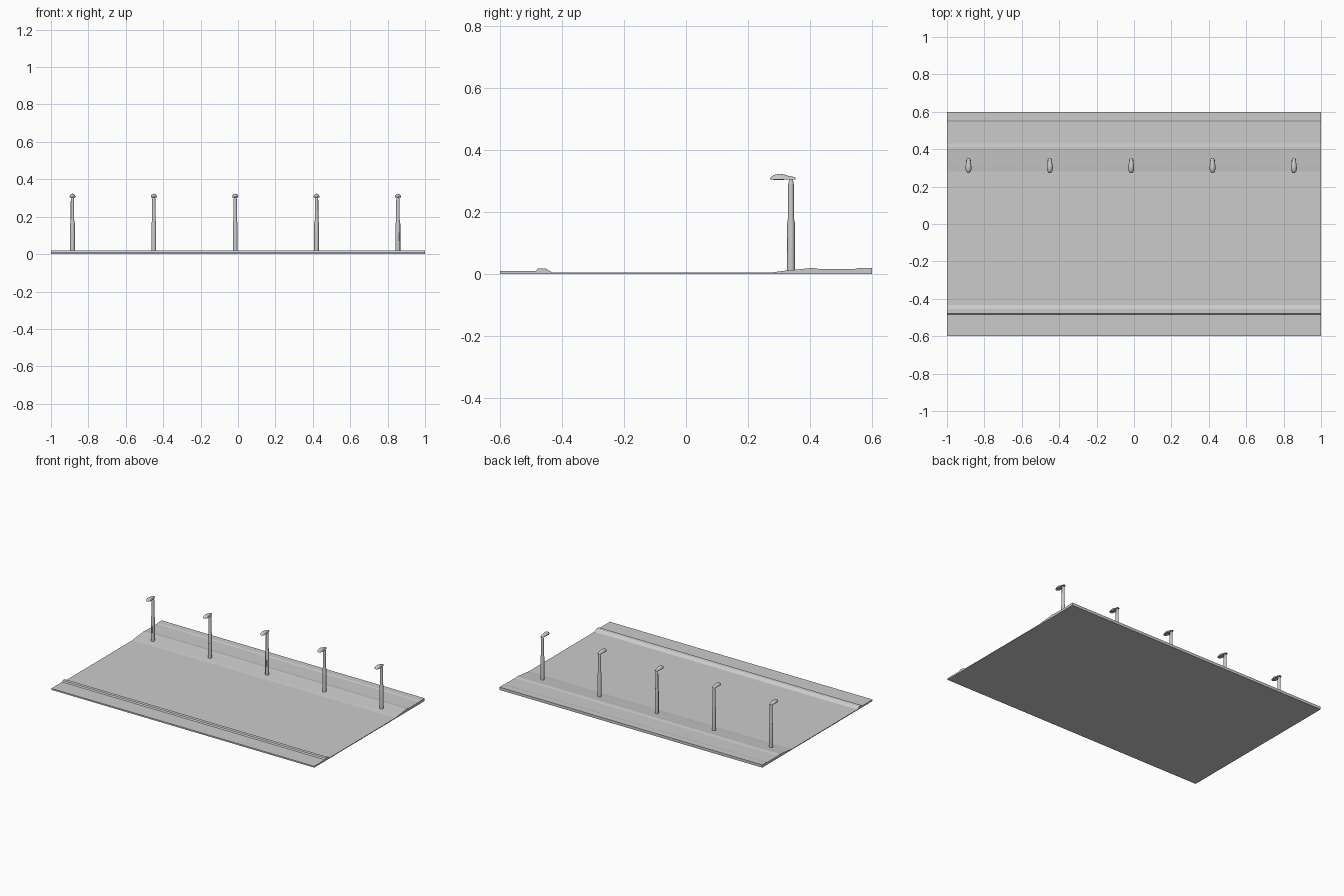
import bpy, bmesh, math

if "Cube" in bpy.data.objects:
    bpy.data.objects.remove(bpy.data.objects["Cube"])

POLE_Y = 0.339
LAMP_X = [-0.885 + 0.435 * i for i in range(5)]


def make_object(name, bm, smooth=True):
    bmesh.ops.recalc_face_normals(bm, faces=bm.faces)
    mesh = bpy.data.meshes.new(name)
    bm.to_mesh(mesh)
    bm.free()
    ob = bpy.data.objects.new(name, mesh)
    bpy.context.collection.objects.link(ob)
    if smooth:
        bpy.ops.object.select_all(action='DESELECT')
        ob.select_set(True)
        bpy.context.view_layer.objects.active = ob
        bpy.ops.object.shade_smooth_by_angle(angle=math.radians(40))
    return ob


def loft(name, rings, smooth=True):
    """Skin equal-length rings of points and cap both ends."""
    bm = bmesh.new()
    rows = [[bm.verts.new(p) for p in ring] for ring in rings]
    n = len(rows[0])
    for a, b in zip(rows, rows[1:]):
        for i in range(n):
            j = (i + 1) % n
            bm.faces.new((a[i], a[j], b[j], b[i]))
    bm.faces.new(rows[0])
    bm.faces.new(rows[-1])
    return make_object(name, bm, smooth)


# Road strip: kerb and pavement on the front, sloped verge and path at the back
section = [(-0.6, 0), (-0.6, 0.01), (-0.484, 0.01), (-0.478, 0.018),
           (-0.455, 0.018), (-0.432, 0.005), (0.28, 0.005), (0.31, 0.009),
           (0.388, 0.017), (0.402, 0.019), (0.412, 0.019), (0.43, 0.016),
           (0.545, 0.016), (0.555, 0.019), (0.6, 0.019), (0.6, 0)]
loft("road_strip", [[(x, y, z) for y, z in section] for x in (-1, 1)], False)

# Pole: thick base, shoulder, slim shaft and rounded top (radius, z)
pole = [(0.0125, 0.008), (0.0125, 0.164), (0.0095, 0.18), (0.0092, 0.288),
        (0.008, 0.297), (0.0055, 0.302), (0.0055, 0.308)]

# Lamp head stations: y, half width, underside z, top z
head = [(0.272, 0.003, 0.306, 0.309), (0.275, 0.008, 0.305, 0.313),
        (0.282, 0.013, 0.304, 0.318), (0.292, 0.0155, 0.304, 0.3215),
        (0.304, 0.016, 0.304, 0.323), (0.317, 0.0145, 0.304, 0.321),
        (0.329, 0.012, 0.304, 0.317), (0.34, 0.0105, 0.304, 0.3145),
        (0.348, 0.0095, 0.304, 0.313), (0.353, 0.006, 0.305, 0.3105)]


def circle(cx, cy, rx, ry, z, n=20):
    return [(cx + rx * math.cos(2 * math.pi * i / n),
             cy + ry * math.sin(2 * math.pi * i / n), z) for i in range(n)]


def arch(cx, y, w, z0, z1, n=12):
    return [(cx + w * math.cos(math.pi * i / n), y,
             z0 + (z1 - z0) * math.sin(math.pi * i / n)) for i in range(n + 1)]


def box(name, cx, cy, cz, sx, sy, sz):
    bm = bmesh.new()
    bmesh.ops.create_cube(bm, size=1)
    bmesh.ops.scale(bm, vec=(sx, sy, sz), verts=bm.verts)
    bmesh.ops.translate(bm, vec=(cx, cy, cz), verts=bm.verts)
    return make_object(name, bm, False)


for k, x in enumerate(LAMP_X, 1):
    loft(f"lamp_pole_{k}", [circle(x, POLE_Y, r, r, z) for r, z in pole])
    loft(f"lamp_head_{k}", [arch(x, *s) for s in head])
    # Glass under the head and service hatch on the base
    loft(f"lamp_glass_{k}", [circle(x, 0.299, 0.011, 0.018, 0.305),
                             circle(x, 0.299, 0.009, 0.016, 0.3025)])
    box(f"service_hatch_{k}", x, POLE_Y - 0.0115, 0.092, 0.009, 0.004, 0.045)
